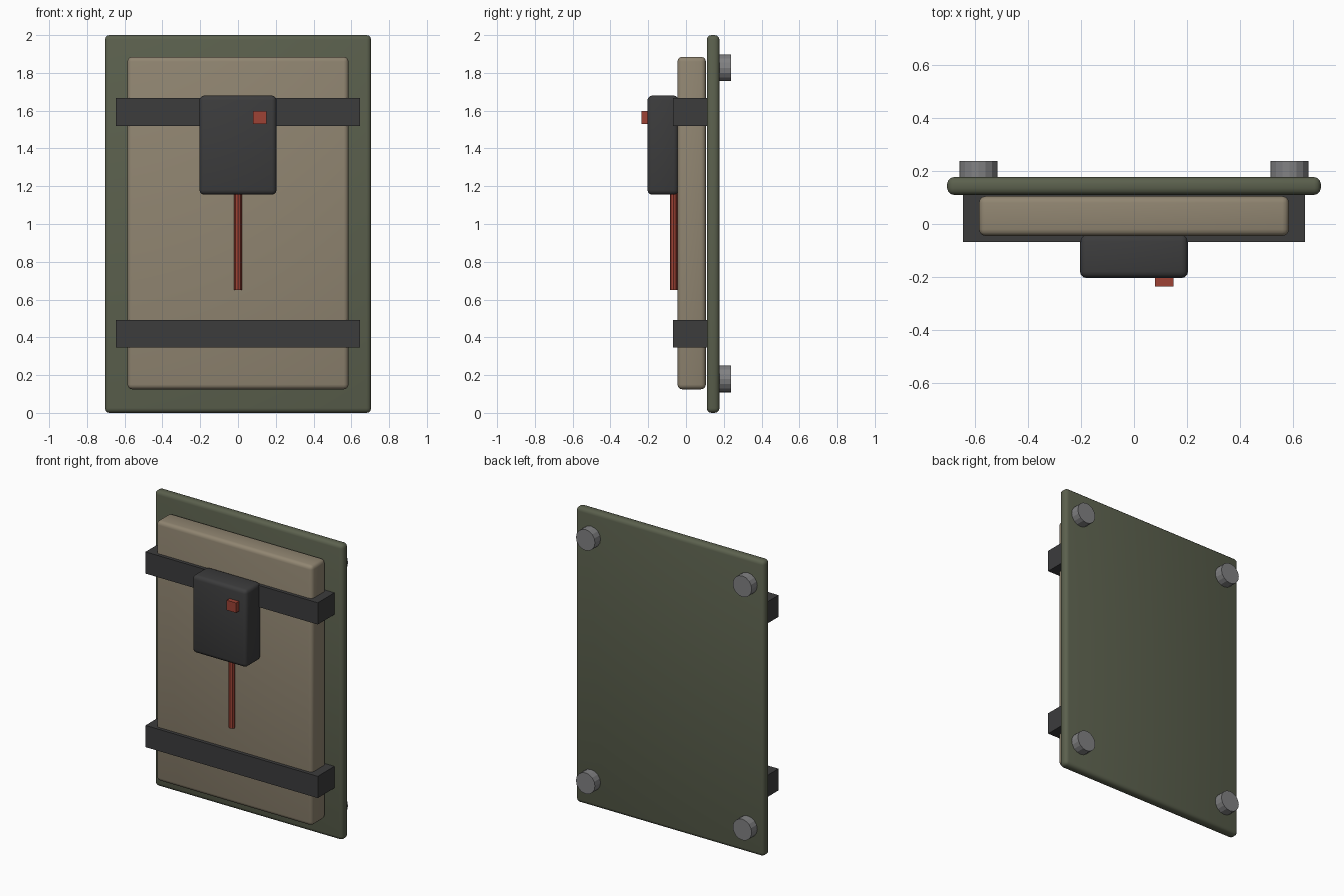
import bpy, math

if "Cube" in bpy.data.objects:
    bpy.data.objects.remove(bpy.data.objects["Cube"])


def material(name, rgb):
    m = bpy.data.materials.new(name)
    m.diffuse_color = (*rgb, 1)
    m.use_nodes = True
    m.node_tree.nodes["Principled BSDF"].inputs["Base Color"].default_value = m.diffuse_color
    return m


olive = material("olive green", (0.105, 0.118, 0.075))
tan = material("tan", (0.28, 0.235, 0.165))
black = material("charcoal", (0.045, 0.045, 0.046))
red = material("red", (0.34, 0.055, 0.035))
steel = material("grey metal", (0.22, 0.22, 0.225))


def box(name, lo, hi, mat, bevel=0):
    """Box between two corners, optionally with rounded edges."""
    bpy.ops.mesh.primitive_cube_add(size=1, location=[(a + b) / 2 for a, b in zip(lo, hi)])
    ob = bpy.context.object
    ob.name = name
    ob.scale = [b - a for a, b in zip(lo, hi)]
    bpy.ops.object.transform_apply(location=False, rotation=False, scale=True)
    ob.data.materials.append(mat)
    if bevel:
        mod = ob.modifiers.new("rounded edges", 'BEVEL')
        mod.width = bevel
        mod.segments = 3
        bpy.ops.object.modifier_apply(modifier=mod.name)
        bpy.ops.object.shade_smooth_by_angle(angle=math.radians(35))
    return ob


def cylinder(name, loc, radius, depth, sides, mat, rot=(0, 0, 0)):
    bpy.ops.mesh.primitive_cylinder_add(vertices=sides, radius=radius, depth=depth,
                                        location=loc, rotation=rot)
    ob = bpy.context.object
    ob.name = name
    ob.data.materials.append(mat)
    return ob


# Back plate and padded block
box("back_plate", (-0.705, 0.11, 0), (0.705, 0.177, 2), olive, 0.025)
box("front_block", (-0.585, -0.045, 0.125), (0.585, 0.105, 1.885), tan, 0.025)

# Straps around the block
for label, z in (("lower", 0.345), ("upper", 1.52)):
    box(label + "_strap", (-0.645, -0.068, z), (0.645, 0.112, z + 0.147), black)

# Control box with its button and hanging cord
box("control_box", (-0.204, -0.204, 1.155), (0.204, -0.04, 1.68), black, 0.025)
box("button", (0.08, -0.235, 1.53), (0.15, -0.198, 1.597), red)
cylinder("cord", (0, -0.066, 0.92), 0.02, 0.54, 8, red)

# Round mounts at the back corners
for side, x in (("left", -0.587), ("right", 0.587)):
    for level, z in (("lower", 0.18), ("upper", 1.827)):
        cylinder(f"{level}_{side}_mount", (x, 0.204, z), 0.071, 0.066, 16, steel,
                 (math.radians(90), 0, 0))
